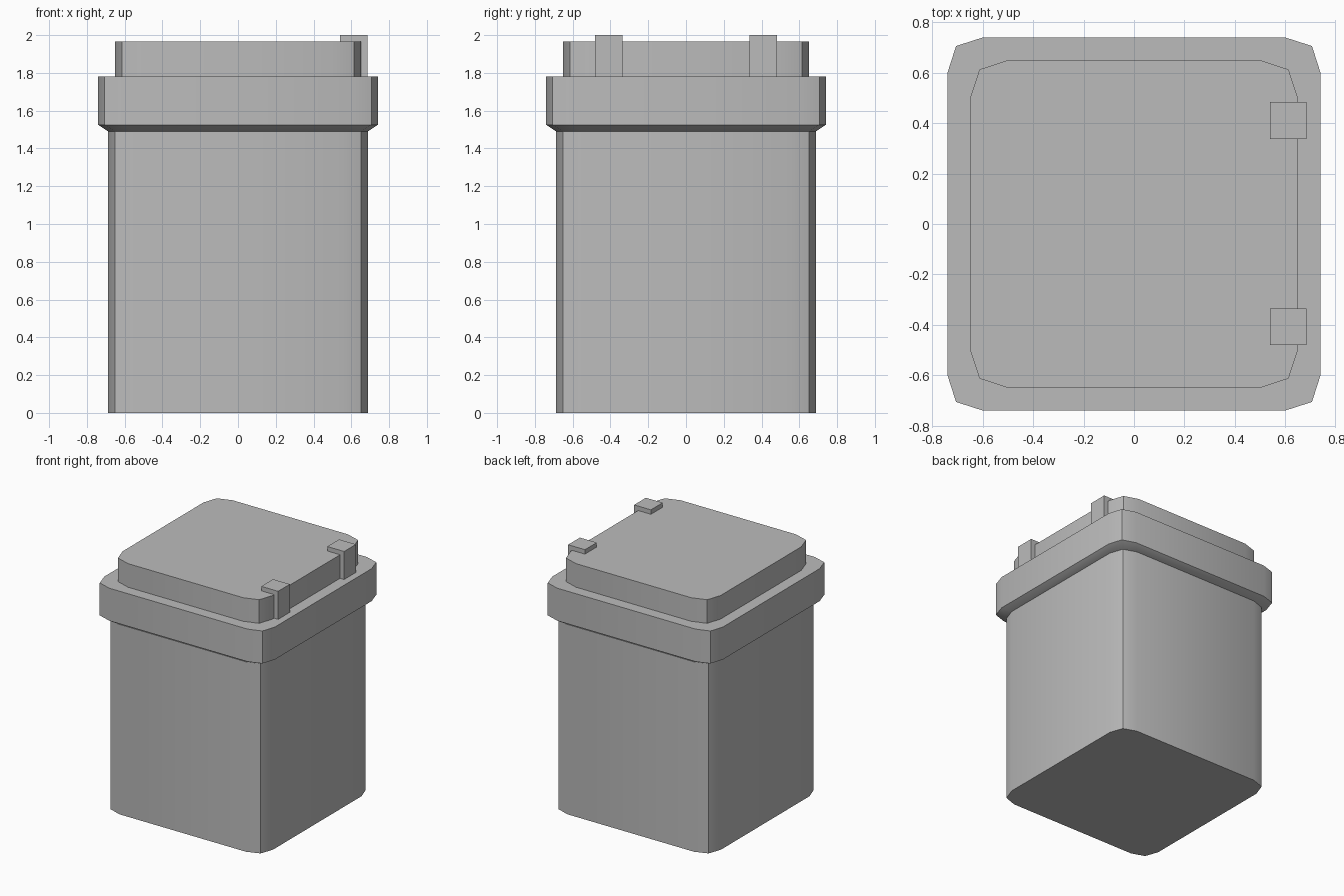
import bpy
import bmesh
from math import radians

cube = bpy.data.objects.get("Cube")
if cube:
    bpy.data.objects.remove(cube, do_unlink=True)

grey = bpy.data.materials.new("plain grey")
grey.use_nodes = True
grey.diffuse_color = (0.5, 0.5, 0.5, 1)
grey.node_tree.nodes["Principled BSDF"].inputs["Base Color"].default_value = (0.5, 0.5, 0.5, 1)


def finish(name, bm):
    """Turn a bmesh into a grey object with sharp-edged smooth shading."""
    bmesh.ops.recalc_face_normals(bm, faces=bm.faces)
    mesh = bpy.data.meshes.new(name)
    bm.to_mesh(mesh)
    bm.free()
    mesh.materials.append(grey)
    obj = bpy.data.objects.new(name, mesh)
    bpy.context.collection.objects.link(obj)
    bpy.ops.object.select_all(action='DESELECT')
    obj.select_set(True)
    bpy.context.view_layer.objects.active = obj
    bpy.ops.object.shade_smooth_by_angle(angle=radians(30))
    return obj


def outline(half, flat, corner):
    """Square with two-segment rounded corners, repeated by quarter turns."""
    quarter = [(half, flat), (corner, corner), (flat, half)]
    points = []
    for _ in range(4):
        points += quarter
        quarter = [(-y, x) for x, y in quarter]
    return points


def stack(name, levels):
    """Closed solid through (z, half, flat, corner) cross-sections."""
    bm = bmesh.new()
    rings = [[bm.verts.new((x, y, z)) for x, y in outline(*shape)]
             for z, *shape in levels]
    for low, high in zip(rings, rings[1:]):
        for i in range(len(low)):
            j = (i + 1) % len(low)
            bm.faces.new((low[i], low[j], high[j], high[i]))
    bm.faces.new(rings[0][::-1])
    bm.faces.new(rings[-1])
    return finish(name, bm)


# Main container
stack("body", [(0, 0.688, 0.55, 0.652), (1.49, 0.688, 0.55, 0.652)])

# Wider collar with a sloping underside
stack("rim", [(1.49, 0.688, 0.55, 0.652),
              (1.525, 0.74, 0.6, 0.706),
              (1.78, 0.74, 0.6, 0.706)])

# Raised lid
stack("lid", [(1.78, 0.65, 0.5, 0.613), (1.965, 0.65, 0.5, 0.613)])

# Pair of blocks on the left edge of the lid
for name, y in (("front_hinge", -0.408), ("back_hinge", 0.41)):
    bm = bmesh.new()
    bmesh.ops.create_cube(bm, size=1)
    bmesh.ops.scale(bm, vec=(0.146, 0.146, 0.22), verts=bm.verts)
    bmesh.ops.translate(bm, vec=(0.612, y, 1.89), verts=bm.verts)
    finish(name, bm)
